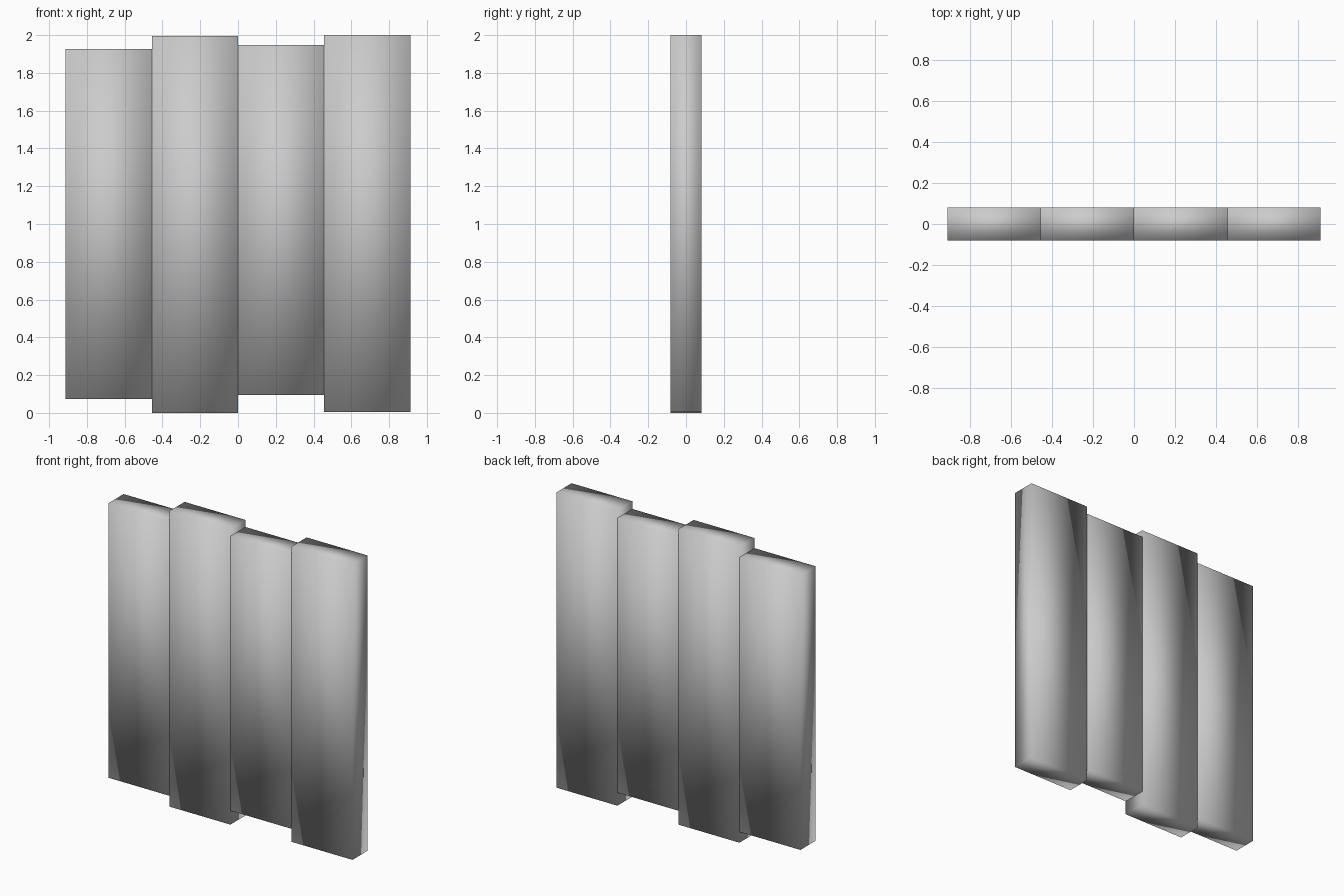
import bpy
import bmesh
from mathutils import Matrix, Vector

if "Cube" in bpy.data.objects:
    bpy.data.objects.remove(bpy.data.objects["Cube"])

WIDTH, DEPTH = 0.456, 0.162


def plank(name, x, z0, z1):
    """Upright board, eight corners, smooth shaded."""
    bm = bmesh.new()
    bmesh.ops.create_cube(bm, size=1.0)
    bmesh.ops.scale(bm, vec=Vector((WIDTH, DEPTH, z1 - z0)), verts=bm.verts)
    for f in bm.faces:
        f.smooth = True
    mesh = bpy.data.meshes.new(name)
    bm.to_mesh(mesh)
    bm.free()
    obj = bpy.data.objects.new(name, mesh)
    obj.location = (x, 0, (z0 + z1) / 2)
    bpy.context.collection.objects.link(obj)


# Four side-by-side boards with staggered ends
spans = [(0.073, 1.927), (0.0, 1.996), (0.094, 1.948), (0.006, 2.0)]
for i, (z0, z1) in enumerate(spans):
    plank(f"plank_{i + 1}", (i - 1.5) * WIDTH, z0, z1)
